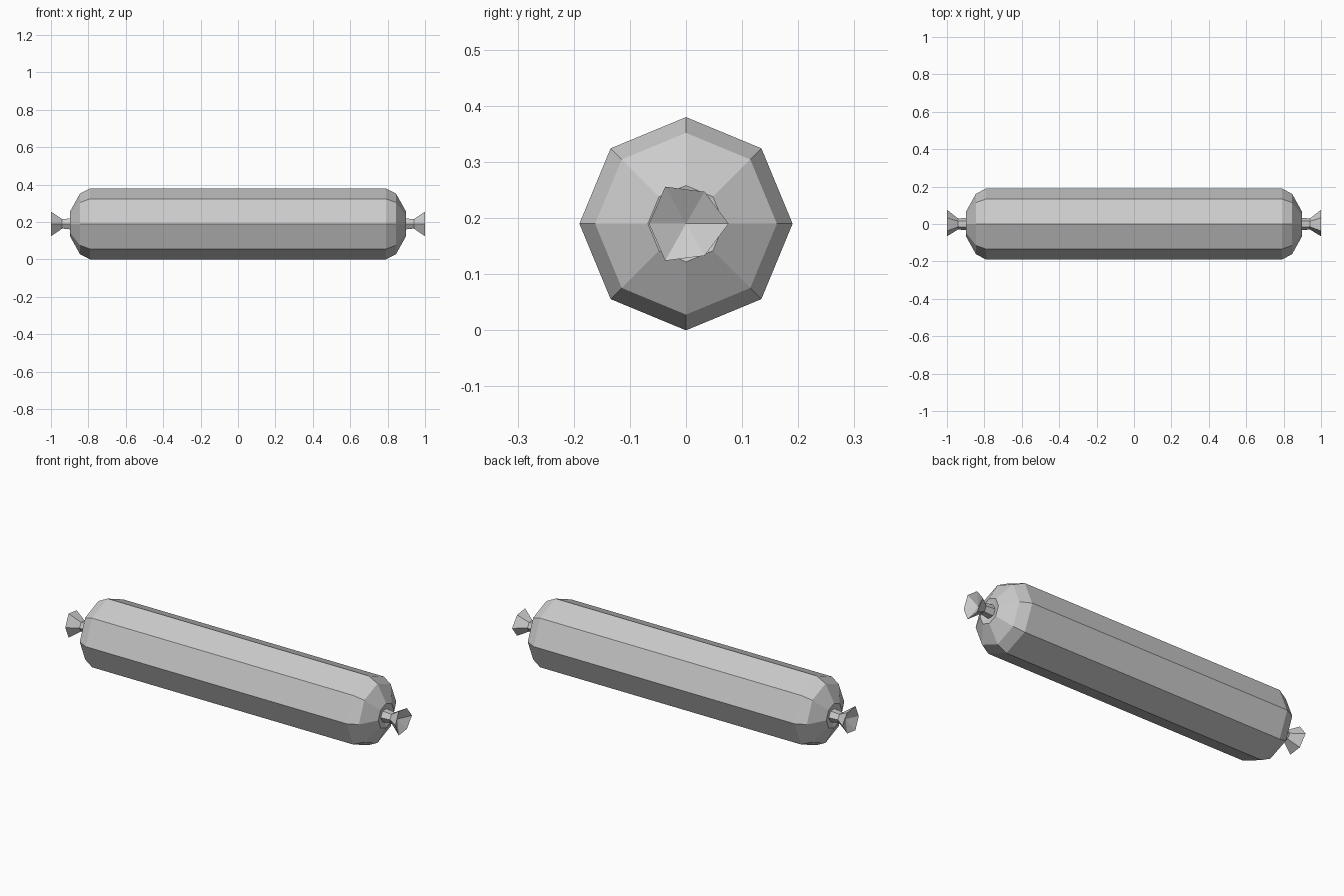
import bpy, bmesh
from math import cos, sin, pi

if "Cube" in bpy.data.objects:
    bpy.data.objects.remove(bpy.data.objects["Cube"])

ZC = 0.19


def ring(bm, x, pts):
    return [bm.verts.new((x, y, ZC + z)) for y, z in pts]


def circle(n, r):
    return [(r * cos(2 * pi * i / n), r * sin(2 * pi * i / n)) for i in range(n)]


def loft(bm, rings):
    for a, b in zip(rings, rings[1:]):
        n = len(a)
        for i in range(n):
            j = (i + 1) % n
            bm.faces.new((a[i], a[j], b[j], b[i]))


def fan(bm, r, x):
    tip = bm.verts.new((x, 0, ZC))
    for i in range(len(r)):
        bm.faces.new((r[i], r[(i + 1) % len(r)], tip))


def finish(bm, name):
    bmesh.ops.recalc_face_normals(bm, faces=bm.faces)
    me = bpy.data.meshes.new(name)
    bm.to_mesh(me)
    bm.free()
    ob = bpy.data.objects.new(name, me)
    bpy.context.collection.objects.link(ob)


# Eight-sided body with stepped rounded ends, dimpled around the knot
half = [(0.79, 0.19), (0.845, 0.162), (0.897, 0.068)]
profile = [(-x, r) for x, r in reversed(half)] + half
bm = bmesh.new()
rings = [ring(bm, x, circle(8, r)) for x, r in profile]
loft(bm, rings)
fan(bm, rings[0], -0.88)
fan(bm, rings[-1], 0.88)
finish(bm, "sausage_body")

# Pinched casing ends: narrow neck opening to an uneven hollow flare
flare = [(0.076, 0), (0.033, 0.057), (-0.037, 0.066),
         (-0.066, 0), (-0.037, -0.066), (0.033, -0.057)]
for side, name in ((1, "right_knot"), (-1, "left_knot")):
    bm = bmesh.new()
    rings = [ring(bm, side * 0.875, circle(6, 0.036)),
             ring(bm, side * 0.94, circle(6, 0.029)),
             ring(bm, side * 1.0, flare)]
    loft(bm, rings)
    fan(bm, rings[0], side * 0.875)
    fan(bm, rings[-1], side * 0.965)
    finish(bm, name)
